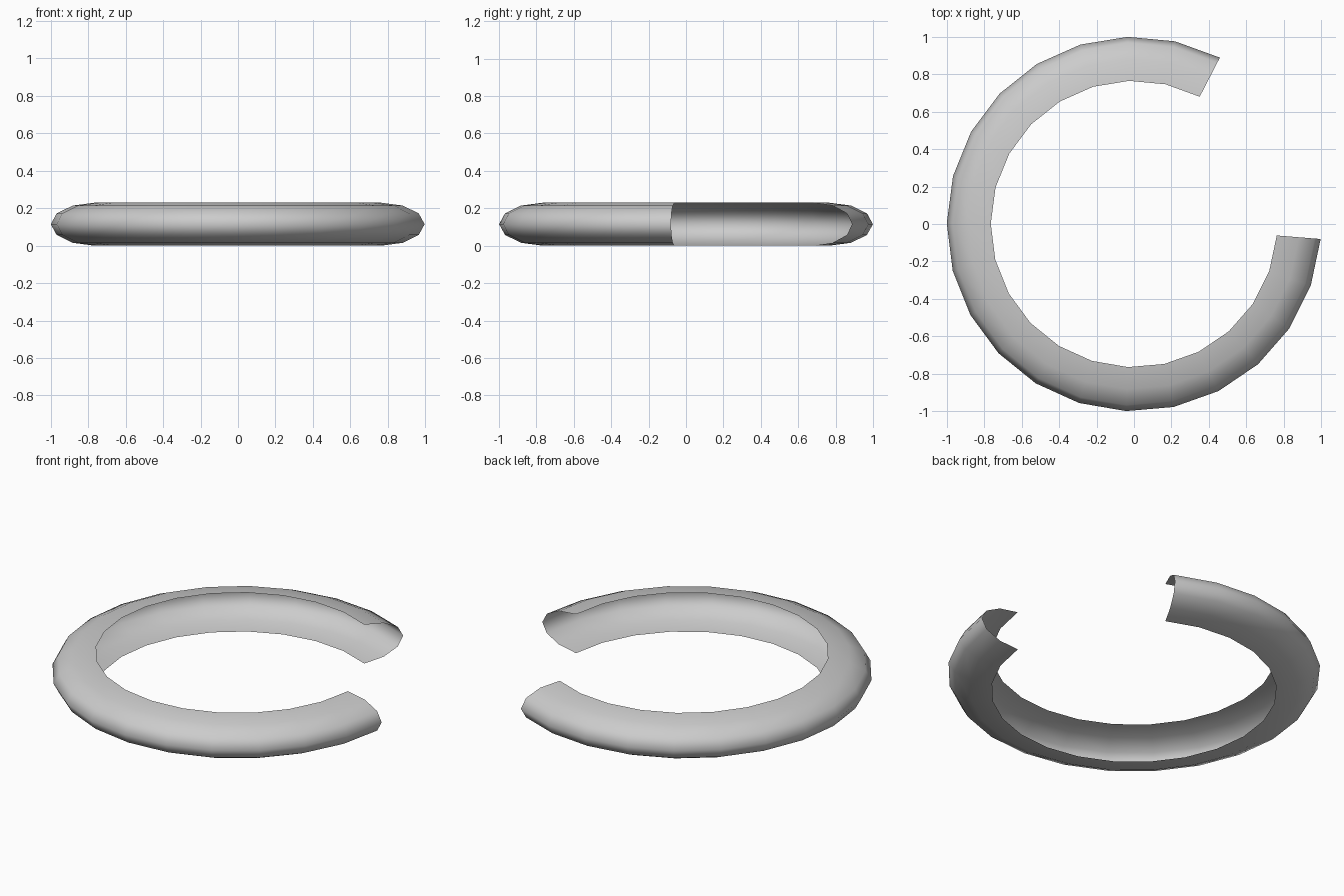
import bpy, bmesh, math

if "Cube" in bpy.data.objects:
    bpy.data.objects.remove(bpy.data.objects["Cube"])

SEGMENTS = 20            # steps along the open ring
STEPS = 6                # steps across the half-oval section
START, END = math.radians(62.7), math.radians(355.4)
RADIUS, WIDTH, HALF_HEIGHT = 0.765, 0.235, 0.115

grey = bpy.data.materials.new("light grey")
grey.diffuse_color = (0.6, 0.6, 0.6, 1)
grey.use_nodes = True
grey.node_tree.nodes["Principled BSDF"].inputs["Base Color"].default_value = grey.diffuse_color

# Half-oval profile, bulging outward and open on the inside
profile = []
for j in range(STEPS + 1):
    a = -math.pi / 2 + math.pi * j / STEPS
    profile.append((RADIUS + WIDTH * math.cos(a), HALF_HEIGHT * (1 + math.sin(a))))

# Open ring shell: sweep the profile around z, leaving a gap
bm = bmesh.new()
rows = []
for i in range(SEGMENTS + 1):
    t = START + (END - START) * i / SEGMENTS
    rows.append([bm.verts.new((r * math.cos(t), r * math.sin(t), z)) for r, z in profile])
for a, b in zip(rows, rows[1:]):
    for j in range(STEPS):
        face = bm.faces.new((a[j], b[j], b[j + 1], a[j + 1]))
        face.smooth = True

mesh = bpy.data.meshes.new("open_ring")
bm.to_mesh(mesh)
bm.free()
mesh.materials.append(grey)
ring = bpy.data.objects.new("open_ring", mesh)
bpy.context.collection.objects.link(ring)
